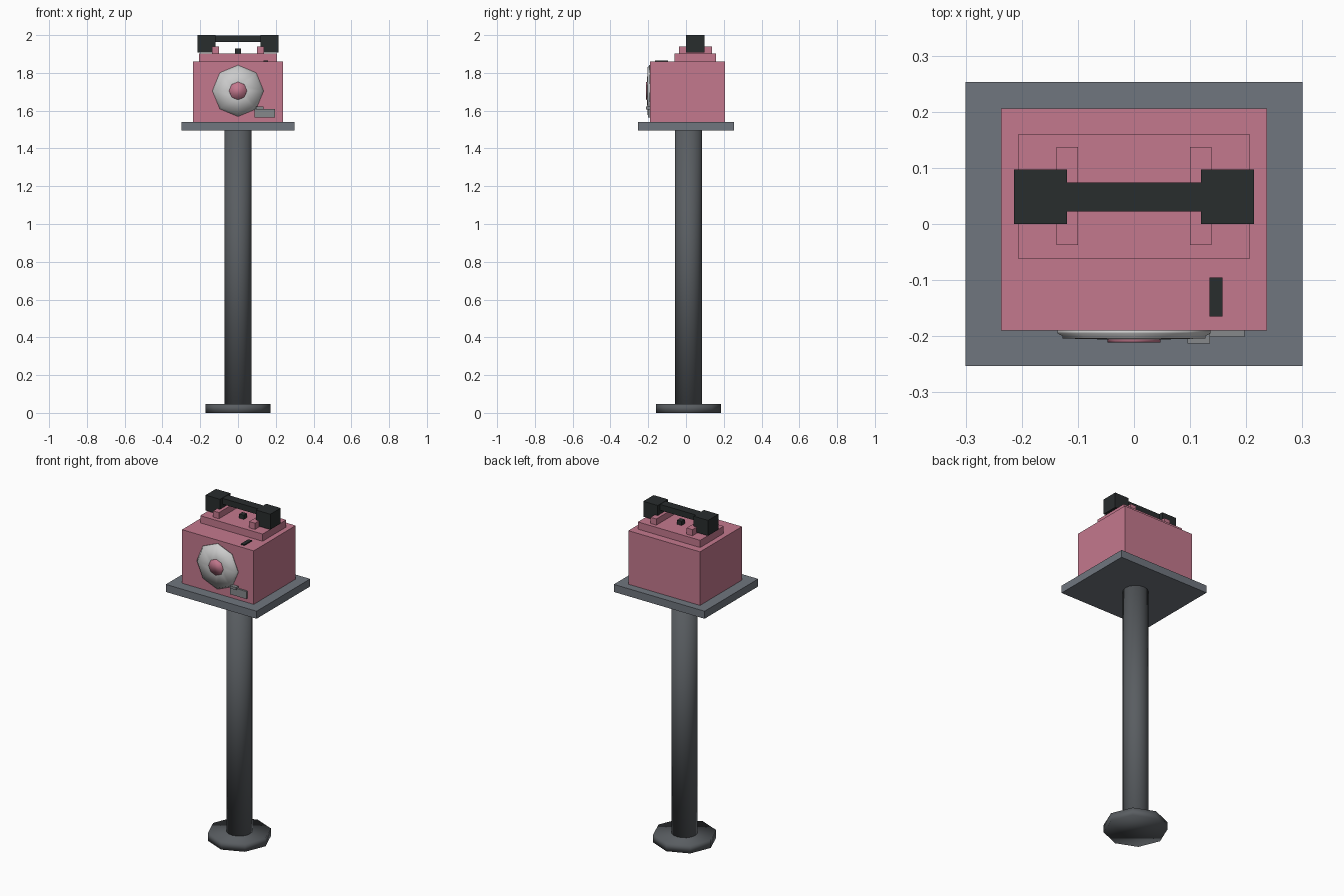
import bpy, bmesh, math
from mathutils import Matrix

if "Cube" in bpy.data.objects:
    bpy.data.objects.remove(bpy.data.objects["Cube"])


def material(name, rgb):
    m = bpy.data.materials.new(name)
    m.diffuse_color = (*rgb, 1)
    m.use_nodes = True
    m.node_tree.nodes["Principled BSDF"].inputs["Base Color"].default_value = m.diffuse_color
    return m


PINK = material("pink", (0.55, 0.19, 0.27))
BLACK = material("black", (0.022, 0.026, 0.027))
SLATE = material("slate", (0.16, 0.18, 0.21))
IRON = material("iron", (0.10, 0.11, 0.12))
SILVER = material("silver", (0.6, 0.6, 0.6))
STEEL = material("steel", (0.24, 0.25, 0.26))


def finish(name, bm, mat, smooth=False):
    bmesh.ops.recalc_face_normals(bm, faces=bm.faces)
    for f in bm.faces:
        f.smooth = smooth
    me = bpy.data.meshes.new(name)
    bm.to_mesh(me)
    bm.free()
    me.materials.append(mat)
    ob = bpy.data.objects.new(name, me)
    bpy.context.collection.objects.link(ob)
    return ob


def box(name, x, y, z, mat):
    """Box from (min, max) pairs."""
    bm = bmesh.new()
    size = [b - a for a, b in (x, y, z)]
    mid = [(a + b) / 2 for a, b in (x, y, z)]
    bmesh.ops.create_cube(bm, size=1, matrix=Matrix.Translation(mid) @ Matrix.Diagonal((*size, 1)))
    return finish(name, bm, mat)


def lathe(name, profile, mat, matrix, sides=8):
    """Capped stack of rings from (radius, height) points, along local z."""
    bm = bmesh.new()
    rings = [[bm.verts.new((r * math.cos(2 * math.pi * i / sides),
                            r * math.sin(2 * math.pi * i / sides), h))
              for i in range(sides)] for r, h in profile]
    for a, b in zip(rings, rings[1:]):
        for i in range(sides):
            j = (i + 1) % sides
            bm.faces.new((a[i], a[j], b[j], b[i]))
    bm.faces.new(rings[0][::-1])
    bm.faces.new(rings[-1])
    bm.transform(matrix)
    return finish(name, bm, mat, smooth=True)


# Stand: octagonal foot, pole and shelf
axis = Matrix.Translation((0, 0.013, 0))
lathe("foot", [(0.173, 0), (0.173, 0.047)], IRON, axis)
lathe("pole", [(0.071, 0.03), (0.071, 1.5)], IRON, axis, 16)
box("shelf", (-0.3, 0.3), (-0.253, 0.253), (1.495, 1.54), SLATE)

# Telephone body and stepped top
box("body", (-0.237, 0.237), (-0.19, 0.206), (1.54, 1.86), PINK)
box("top_step", (-0.206, 0.206), (-0.062, 0.16), (1.86, 1.903), PINK)

# Cradle rests and handset ends on both sides
for side, s in (("left", -1), ("right", 1)):
    box("cradle_" + side, sorted((s * 0.1, s * 0.138)), (-0.037, 0.137), (1.903, 1.94), PINK)
    box("handset_end_" + side, sorted((s * 0.119, s * 0.214)), (0, 0.097), (1.908, 2.0), BLACK)
box("handset_grip", (-0.135, 0.135), (0.022, 0.074), (1.963, 1.998), BLACK)

# Hook switch and coin slot
box("hook_switch", (-0.015, 0.015), (0.033, 0.063), (1.9, 1.928), BLACK)
box("coin_slot", (0.135, 0.158), (-0.165, -0.095), (1.855, 1.866), BLACK)

# Dial on the front, with its centre and finger stop
front = Matrix.Translation((0, -0.19, 1.705)) @ Matrix.Rotation(math.pi / 2, 4, 'X')
lathe("dial", [(0.136, 0), (0.136, 0.005), (0.127, 0.010), (0.127, 0.014), (0.04, 0.016)], SILVER, front)
lathe("dial_centre", [(0.048, 0.012), (0.047, 0.021)], PINK, front)
box("plate", (0.087, 0.197), (-0.201, -0.188), (1.565, 1.61), STEEL)
box("finger_stop", (0.095, 0.135), (-0.213, -0.188), (1.607, 1.622), STEEL)
